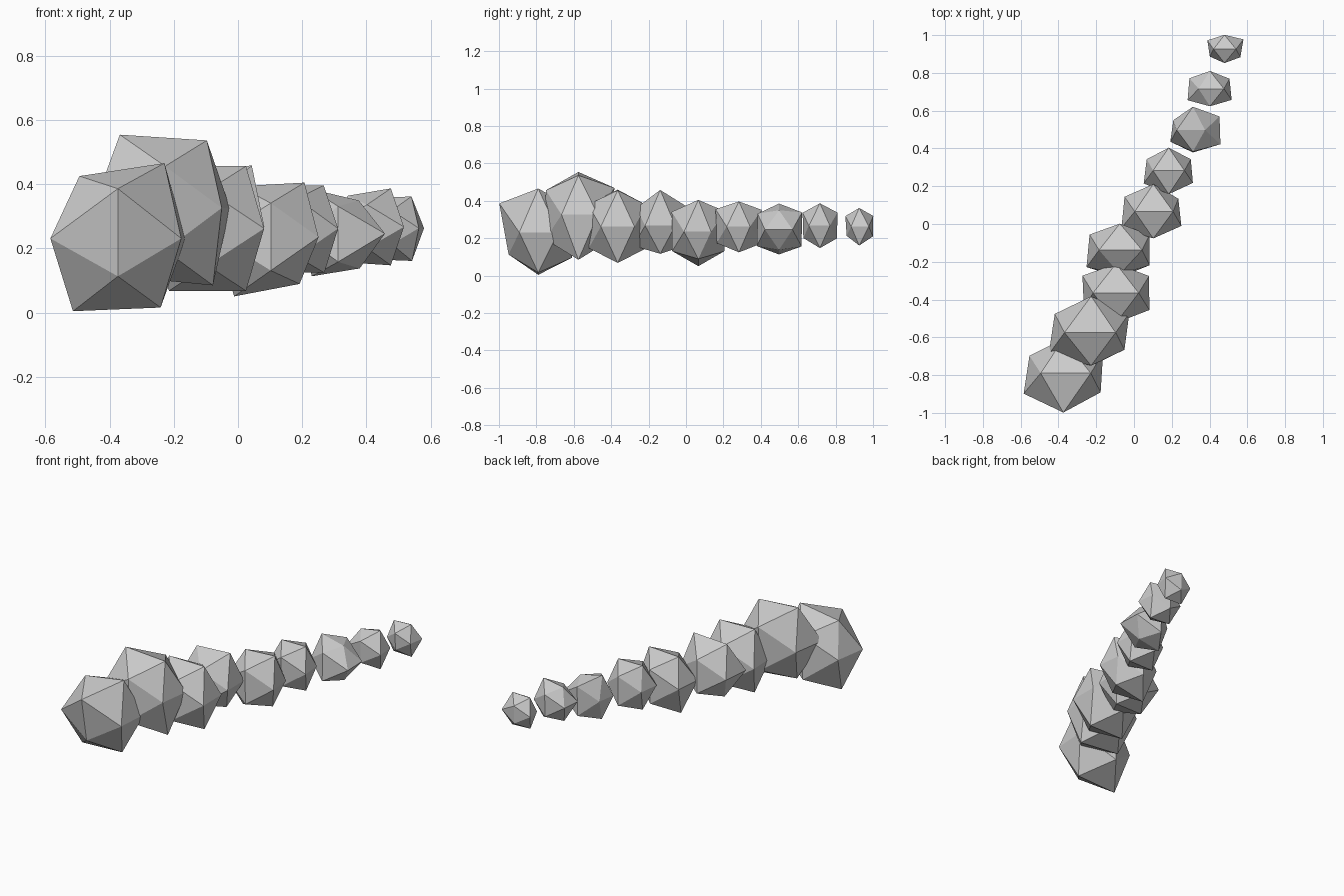
import bpy
from mathutils import Vector
from mathutils.geometry import convex_hull_2d  # noqa: F401
import bmesh

PHI = 1.618
SQUASH = Vector((1, 0.83, 1))

# Corner directions of a 20-sided rock: top pair, bottom pair, front pair, back pair, left pair, right pair
DIRS = [(-1, 0, PHI), (1, 0, PHI), (-1, 0, -PHI), (1, 0, -PHI),
        (0, -PHI, 1), (0, -PHI, -1), (0, PHI, 1), (0, PHI, -1),
        (-PHI, -1, 0), (-PHI, 1, 0), (PHI, -1, 0), (PHI, 1, 0)]

# Each segment: centre, then corner sizes in thousandths in the order above
SEGMENTS = [
    ((-.374, -.79, .231), (120, 145, 140, 133, 155, 118, 135, 135, 130, 111, 122, 130)),
    ((-.227, -.575, .326), (141, 130, 132, 149, 130, 132, 143, 132, 139, 119, 109, 125)),
    ((-.095, -.365, .262), (122, 120, 120, 120, 118, 115, 115, 115, 105, 110, 109, 108)),
    ((-.075, -.138, .267), (110, 118, 93, 93, 95, 107, 104, 104, 109, 99, 97, 97)),
    ((.102, .066, .235), (98, 105, 114, 90, 106, 104, 108, 104, 104, 94, 92, 82)),
    ((.184, .283, .262), (83, 83, 85, 85, 93, 88, 90, 90, 82, 72, 79, 72)),
    ((.312, .497, .246), (86, 64, 82, 67, 85, 88, 92, 90, 74, 64, 90, 87)),
    ((.402, .716, .267), (60, 74, 68, 74, 69, 66, 70, 68, 73, 67, 71, 64)),
    ((.479, .926, .263), (58, 61, 60, 63, 55, 50, 56, 54, 48, 56, 52, 62)),
]

# Faces: every three corners that are mutual neighbours on the regular solid
V = [Vector(d) for d in DIRS]
near = lambda a, b: (V[a] - V[b]).length < 2.1
FACES = []
for i in range(12):
    for j in range(i + 1, 12):
        for k in range(j + 1, 12):
            if near(i, j) and near(j, k) and near(i, k):
                out = (V[j] - V[i]).cross(V[k] - V[i]).dot(V[i]) > 0
                FACES.append((i, j, k) if out else (i, k, j))

# Tapering chain of faceted segments
for n, (centre, sizes) in enumerate(SEGMENTS, 1):
    pts = [Vector(centre) + d * SQUASH * (s / 1000) for d, s in zip(V, sizes)]
    mesh = bpy.data.meshes.new(f"body_segment_{n}")
    mesh.from_pydata(pts, [], FACES)
    mesh.update()
    bpy.context.collection.objects.link(bpy.data.objects.new(f"body_segment_{n}", mesh))
